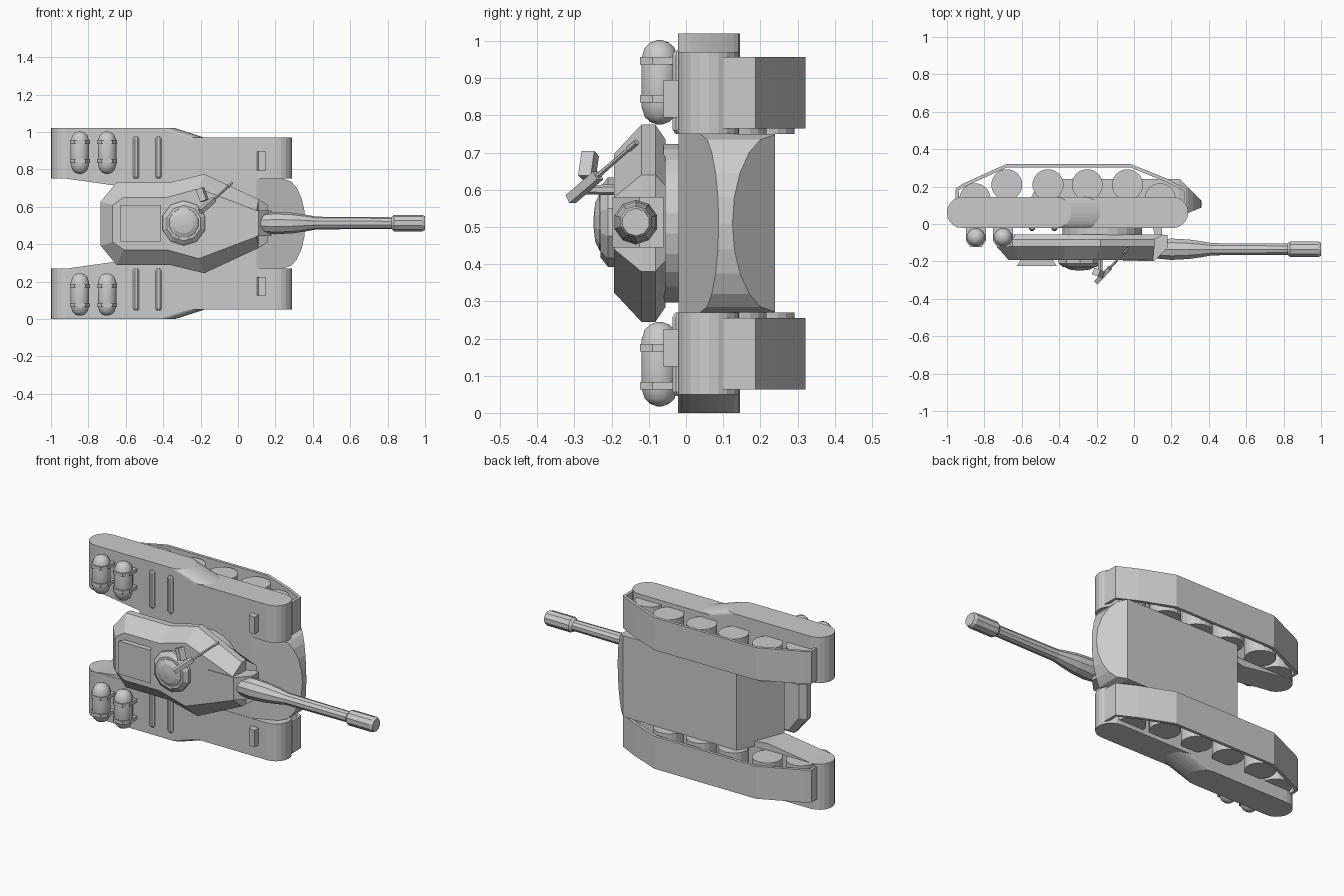
import bpy, bmesh
from math import pi, cos, sin
from mathutils import Vector

if "Cube" in bpy.data.objects:
    bpy.data.objects.remove(bpy.data.objects["Cube"])

C = 0.51  # mid-width height; the vehicle lies on its side, its roof facing -y


def make(name, bm):
    bmesh.ops.recalc_face_normals(bm, faces=bm.faces)
    me = bpy.data.meshes.new(name)
    bm.to_mesh(me)
    bm.free()
    ob = bpy.data.objects.new(name, me)
    bpy.context.collection.objects.link(ob)
    return ob


def loft(name, rings):
    """Closed rings of equal length joined in order, with capped ends."""
    bm = bmesh.new()
    vs = [[bm.verts.new(p) for p in r] for r in rings]
    n = len(vs[0])
    for a, b in zip(vs, vs[1:]):
        for i in range(n):
            bm.faces.new((a[i], a[(i + 1) % n], b[(i + 1) % n], b[i]))
    bm.faces.new(vs[0])
    bm.faces.new(vs[-1])
    return make(name, bm)


def prism_z(name, pts, w0, w1):
    return loft(name, [[(x, y, C + w) for x, y in pts] for w in (w0, w1)])


def prism_y(name, pts, y0, y1):
    return loft(name, [[(x, y, C + w) for x, w in pts] for y in (y0, y1)])


def lathe(name, start, axis, prof, n, smooth=False):
    """Profile of (distance, radius) turned about an axis."""
    q = Vector(axis).to_track_quat('Z', 'Y')
    rings = []
    for t, r in prof:
        angs = [2 * pi * (i + 0.5) / n for i in range(n)]
        rings.append([Vector(start) + q @ Vector((r * cos(a), r * sin(a), t)) for a in angs])
    ob = loft(name, rings)
    if smooth:
        bpy.context.view_layer.objects.active = ob
        ob.select_set(True)
        bpy.ops.object.shade_smooth_by_angle(angle=0.6)
        ob.select_set(False)
    return ob


def stadium(x0, x1, y0, y1, n=10):
    r, cy = (y1 - y0) / 2, (y0 + y1) / 2
    right = [(x1 - r + r * cos(a), cy + r * sin(a)) for a in [pi * (i / n - 0.5) for i in range(n + 1)]]
    left = [(x0 + r - r * cos(a), cy - r * sin(a)) for a in [pi * (i / n - 0.5) for i in range(n + 1)]]
    return right + left


# hull: side profile cut by the rounded bow outline
hull = prism_z("hull", [(-0.63, -0.02), (0.10, -0.02), (0.36, 0.088), (0.36, 0.125),
                        (0.245, 0.24), (-0.50, 0.24)], -0.24, 0.24)
bow = [(0.24, 0.24), (0.285, 0.225), (0.315, 0.19), (0.34, 0.135), (0.355, 0.07), (0.36, 0.0)]
outline = [(-0.8, 0.241)] + bow + [(x, -w) for x, w in bow[-2::-1]] + [(-0.8, -0.241)]
cutter = prism_y("bow_cutter", outline, -0.3, 0.5)
cutter.hide_render = True
mod = hull.modifiers.new("bow", 'BOOLEAN')
mod.operation, mod.object, mod.solver = 'INTERSECT', cutter, 'EXACT'
bpy.context.view_layer.objects.active = hull
bpy.ops.object.modifier_apply(modifier="bow")
bpy.data.objects.remove(cutter)

# running gear and fenders, both sides
track = [(-0.945, 0.10), (-0.945, 0.185), (-0.915, 0.205), (-0.68, 0.312), (-0.02, 0.312),
         (0.17, 0.235), (0.275, 0.182), (0.275, 0.10)]
wheels = [(-0.85, 0.135), (-0.68, 0.21), (-0.46, 0.21), (-0.25, 0.21), (-0.035, 0.21), (0.14, 0.135)]
for s, side in ((1, "upper"), (-1, "lower")):
    prism_z(side + "_fender", stadium(-1, 0.29, -0.022, 0.145), s * 0.24, s * 0.46)
    loft(side + "_fender_skirt", [
        [(x, y, C + s * w) for x, y in stadium(-1, xe, -0.022, 0.145)]
        for w, xe in ((0.455, -0.165), (0.51, -0.335))])
    prism_y(side + "_fender_inner", [(-0.95, s * 0.245), (-0.63, s * 0.2), (-0.3, s * 0.245)], -0.02, 0.143)

    bm = bmesh.new()
    cols = [[bm.verts.new((x, y, C + s * w)) for w in (0.255, 0.447)] for x, y in track]
    for a, b in zip(cols, cols[1:]):
        bm.faces.new((a[0], a[1], b[1], b[0]))
    band = make(side + "_track", bm)
    mod = band.modifiers.new("thickness", 'SOLIDIFY')
    mod.thickness, mod.offset = 0.018, 0
    for i, (x, y) in enumerate(wheels):
        lathe(f"{side}_wheel_{i}", (x, y, C + s * 0.24), (0, 0, s), [(0, 0.083), (0.195, 0.083)], 20)

    # fuel drums with straps
    for i, x in enumerate((-0.845, -0.70)):
        R = 0.051
        cap = [(R - R * cos(a), R * sin(a)) for a in (0.15, 0.55, 0.95, 1.57)]
        L = 0.228
        lathe(f"{side}_drum_{i}", (x, -0.071, C + s * 0.265), (0, 0, s),
              cap + [(L - t, r) for t, r in cap[::-1]], 12, True)
        for w in (0.325, 0.427):
            prism_z(f"{side}_drum_strap_{i}", [(x - 0.054, -0.09), (x - 0.03, -0.124), (x + 0.03, -0.124),
                    (x + 0.054, -0.09), (x + 0.054, -0.02), (x - 0.054, -0.02)], s * w, s * (w + 0.02))

    # deck rails and lamp box
    for x in (-0.545, -0.425):
        lathe(side + "_deck_rail", (x, -0.02, C + s * 0.24), (0, 0, s),
              [(0, 0.009), (0.012, 0.018), (0.213, 0.018), (0.225, 0.009)], 8)
    prism_z(side + "_lamp_box", [(0.10, -0.02), (0.11, -0.055), (0.15, -0.06), (0.15, -0.02)],
            s * 0.285, s * 0.385)

# turret: mirrored half outlines stacked toward the roof
lathe("turret_ring", (-0.17, -0.015, C), (0, -1, 0), [(0, 0.215), (0.045, 0.215)], 24)
mid = [(-0.735, 0.117), (-0.65, 0.22), (-0.366, 0.22), (-0.18, 0.265), (0.11, 0.13)]
base = [(-0.70, 0.11), (-0.63, 0.20), (-0.36, 0.20), (-0.18, 0.225), (0.16, 0.10)]
roof = [(-0.67, 0.10), (-0.61, 0.14), (-0.38, 0.14), (-0.21, 0.187), (0.10, 0.07)]
levels = [(-0.055, base), (-0.082, mid), (-0.12, mid), (-0.193, roof)]
loft("turret", [[(x, y, C + w) for x, w in h] + [(x, y, C - w) for x, w in h[::-1]] for y, h in levels])
prism_z("mantlet", [(-0.06, -0.197), (0.11, -0.197), (0.18, -0.125), (0.18, -0.06), (-0.06, -0.06)],
        -0.065, 0.07)
loft("rear_stowage", [[(-0.52 + a * k, y, C + b) for a, b in ((-1, -0.095), (1, -0.095), (1, 0.1), (-1, 0.1))]
                      for y, k in ((-0.185, 0.08), (-0.224, 0.107))])

# main gun
lathe("main_gun", (0.12, -0.135, C + 0.003), (1, 0, 0),
      [(0, 0.052), (0.08, 0.06), (0.17, 0.055), (0.24, 0.045), (0.30, 0.034), (0.70, 0.031),
       (0.715, 0.044), (0.865, 0.044), (0.88, 0.037)], 10)

# cupola
cup = (-0.29, -0.18, C + 0.003)
lathe("cupola_ring", cup, (0, -1, 0), [(0, 0.12), (0.03, 0.12), (0.05, 0.095)], 10)
lathe("cupola_dome", cup, (0, -1, 0), [(0.03, 0.09), (0.052, 0.08), (0.064, 0.055), (0.069, 0.01)], 12)

# roof machine gun, on a post, with ammunition box
rear, tip = Vector((-0.20, -0.31, 0.575)), Vector((-0.03, -0.13, 0.73))
aim = (tip - rear).normalized()
lathe("machine_gun_body", rear, aim, [(0, 0.018), (0.12, 0.018)], 4)
lathe("machine_gun_barrel", rear, aim, [(0.1, 0.008), (0.25, 0.006), (0.255, 0.009), (0.288, 0.009)], 6)
lathe("machine_gun_post", (-0.18, -0.18, 0.60), (0, -1, 0), [(0, 0.015), (0.10, 0.012)], 6)
lathe("ammunition_box", rear + aim * 0.07 + Vector((-0.02, 0, 0.02)), (-0.25, 0.1, 0.7),
      [(0, 0.026), (0.07, 0.026)], 4)
